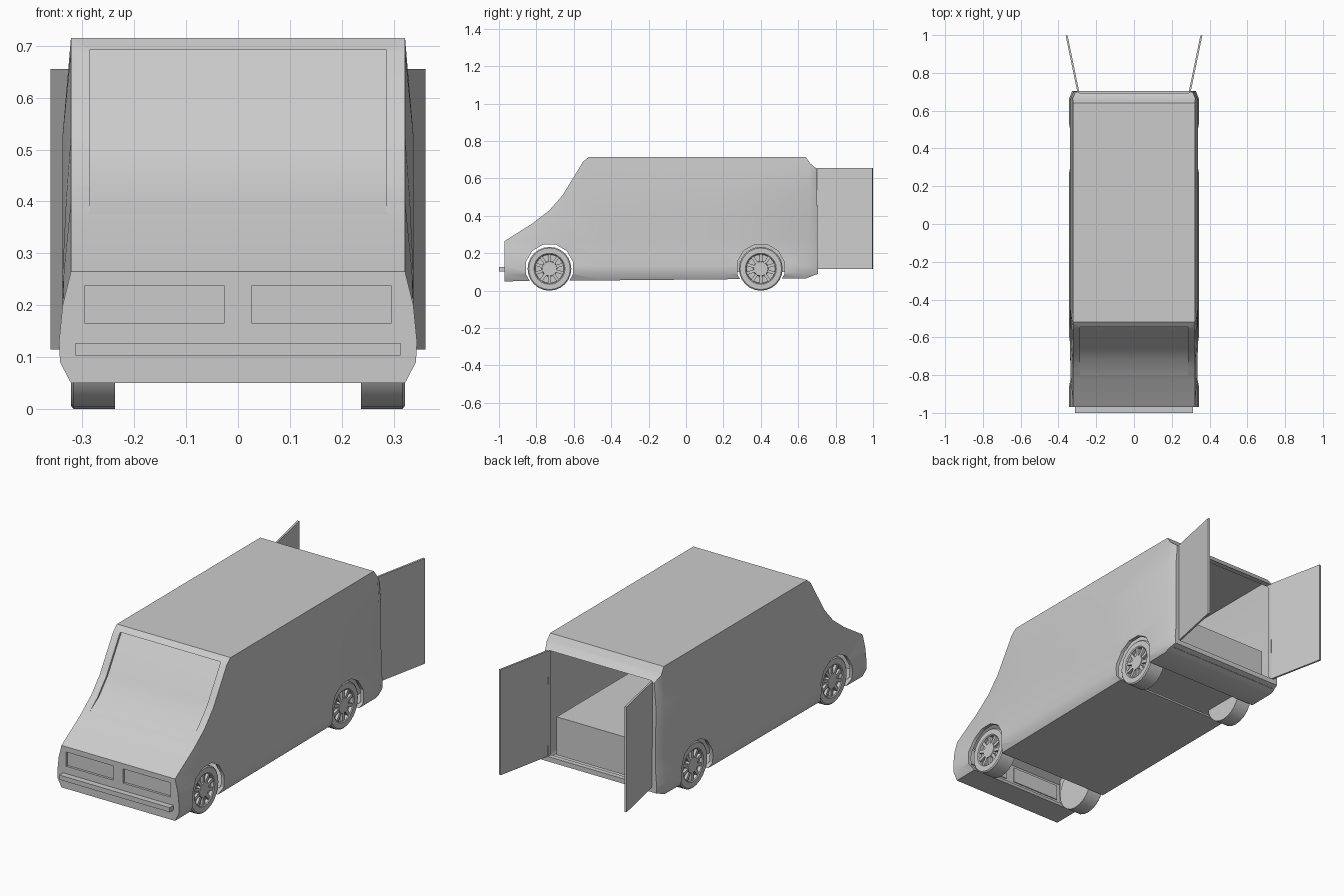
import bpy, bmesh, math
from mathutils import Matrix, Vector

if "Cube" in bpy.data.objects:
    bpy.data.objects.remove(bpy.data.objects["Cube"])


def finish(name, bm, smooth=None):
    bmesh.ops.recalc_face_normals(bm, faces=bm.faces)
    me = bpy.data.meshes.new(name)
    bm.to_mesh(me)
    bm.free()
    ob = bpy.data.objects.new(name, me)
    bpy.context.collection.objects.link(ob)
    if smooth:
        shade(ob, smooth)
    return ob


def shade(ob, deg):
    bpy.ops.object.select_all(action='DESELECT')
    ob.select_set(True)
    bpy.context.view_layer.objects.active = ob
    bpy.ops.object.shade_smooth_by_angle(angle=math.radians(deg))


def add_box(bm, lo, hi, rot=None):
    lo, hi = Vector(lo), Vector(hi)
    m = Matrix.Translation((lo + hi) / 2) @ Matrix.Diagonal((*(hi - lo), 1))
    bmesh.ops.create_cube(bm, size=1, matrix=(rot or Matrix()) @ m)


def box(name, lo, hi):
    bm = bmesh.new()
    add_box(bm, lo, hi)
    return finish(name, bm)


def prism(pts, half):
    """Extrude a (y, z) outline across x."""
    bm = bmesh.new()
    a = [bm.verts.new((-half, y, z)) for y, z in pts]
    face = bm.faces.new(a)
    new = bmesh.ops.extrude_face_region(bm, geom=[face])['geom']
    for v in new:
        if isinstance(v, bmesh.types.BMVert):
            v.co.x = half
    return bm


def lerp(table, t):
    if t <= table[0][0]:
        return table[0][1]
    for (a, u), (b, v) in zip(table, table[1:]):
        if t <= b:
            return u + (v - u) * (t - a) / (b - a)
    return table[-1][1]


def cut(ob, cutter):
    mod = ob.modifiers.new("cut", 'BOOLEAN')
    mod.operation, mod.solver, mod.object = 'DIFFERENCE', 'EXACT', cutter
    me = bpy.data.meshes.new_from_object(
        ob.evaluated_get(bpy.context.evaluated_depsgraph_get()))
    ob.modifiers.clear()
    ob.data = me
    bpy.data.objects.remove(cutter)


def mirror(ob):
    mod = ob.modifiers.new("mirror", 'MIRROR')
    mod.use_axis = (True, False, False)


NOSE = [(-0.97, 0.265), (-0.82, 0.36), (-0.73, 0.43), (-0.66, 0.51), (-0.55, 0.69), (-0.52, 0.715)]
OUTER = [(-0.97, 0.05)] + NOSE + [(0.64, 0.715), (0.665, 0.68), (0.70, 0.65),
                                  (0.705, 0.09), (0.64, 0.065)]
INNER = [(-0.95, 0.08), (-0.95, 0.253), (-0.808, 0.344), (-0.713, 0.418), (-0.642, 0.5),
         (-0.535, 0.675), (-0.51, 0.696), (0.63, 0.696), (0.68, 0.64), (0.68, 0.08)]
WIDTH = [(0.05, 0.322), (0.09, 0.343), (0.13, 0.345), (0.2, 0.338), (0.53, 0.338), (0.715, 0.322)]
NOSE_Y = [(z, y) for y, z in NOSE]


def shell(name, pts, inset):
    """Side outline with bulged flanks, narrowing at the nose and tail."""
    bm = prism(pts, 0.33)
    cuts = [((0, 0, z), (0, 0, 1)) for z in (0.09, 0.13, 0.2, 0.265, 0.4, 0.53)]
    cuts += [((0, y, 0), (0, 1, 0)) for y in (-0.8, -0.65, -0.45, 0.2, 0.66)]
    for co, no in cuts:
        bmesh.ops.bisect_plane(bm, geom=bm.verts[:] + bm.edges[:] + bm.faces[:],
                               dist=1e-5, plane_co=co, plane_no=no)
    bmesh.ops.triangulate(bm, faces=bm.faces)
    for v in bm.verts:
        w = lerp(WIDTH, v.co.z)
        if v.co.z > 0.26:
            t = min(1, max(0, (v.co.y - lerp(NOSE_Y, v.co.z)) / 0.2))
            w = 0.322 + (w - 0.322) * t
        if v.co.y > 0.69:
            w -= 0.018
        v.co.x = math.copysign(w - inset, v.co.x)
    return finish(name, bm)


# hollow body with rear opening, windscreen, lamp and wheel-arch cutouts
AXLES = {"front": -0.73, "rear": 0.40}
body = shell("body", OUTER, 0)
cut(body, shell("cavity", INNER, 0.018))
cut(body, box("rear_opening", (-0.29, 0.6, 0.115), (0.29, 0.8, 0.655)))
cut(body, box("window_hole", (-0.285, -0.9, 0.38), (0.285, -0.5, 0.693)))
for s in (-1, 1):
    a, b = sorted((s * 0.027, s * 0.295))
    cut(body, box("lamp_hole", (a, -1, 0.165), (b, -0.93, 0.238)))
for y in AXLES.values():
    bm = bmesh.new()
    bmesh.ops.create_cone(bm, cap_ends=True, segments=12, radius1=0.13, radius2=0.13, depth=1,
                          matrix=Matrix.Translation((0, y, 0.121)) @ Matrix.Rotation(math.pi / 2, 4, 'Y')
                          @ Matrix.Rotation(math.radians(15), 4, 'Z'))
    cut(body, finish("arch", bm))
shade(body, 30)

# windscreen pane following the nose curve
pane = [(-0.815, 0.375), (-0.73, 0.43), (-0.66, 0.51), (-0.55, 0.69), (-0.543, 0.696)]
finish("windscreen", prism([(y + 0.013, z) for y, z in pane] +
                           [(y + 0.021, z) for y, z in reversed(pane)], 0.288), 30)

# headlamps and bumper
mirror(box("headlamp", (0.024, -0.958, 0.162), (0.298, -0.945, 0.241)))
box("bumper", (-0.313, -1.0, 0.103), (0.313, -0.965, 0.127))

# raised load floor
box("load_floor", (-0.285, -0.42, 0.1), (0.285, 0.64, 0.295))

# rear doors swung open
bm = bmesh.new()
hinge = Matrix.Translation((0.29, 0.70, 0)) @ Matrix.Rotation(-math.atan2(0.062, 0.30), 4, 'Z')
add_box(bm, (0, 0, 0.115), (0.01, 0.305, 0.655), hinge)
mirror(finish("rear_door", bm))

# wheels: turned tyre with dished rim, hub and spokes
TYRE = [(0.237, 0), (0.237, 0.117), (0.317, 0.117), (0.322, 0.111), (0.322, 0.083),
        (0.318, 0.078), (0.303, 0.076), (0.303, 0)]
for name, y in AXLES.items():
    centre = Vector((0, y, 0.117))
    bm = bmesh.new()
    vs = [bm.verts.new((x, y, 0.117 + r)) for x, r in TYRE]
    es = [bm.edges.new(p) for p in zip(vs, vs[1:])]
    bmesh.ops.spin(bm, geom=vs + es, cent=centre, axis=(1, 0, 0), angle=2 * math.pi, steps=24)
    bmesh.ops.remove_doubles(bm, verts=bm.verts, dist=1e-4)
    bmesh.ops.create_cone(bm, cap_ends=True, segments=20, radius1=0.042, radius2=0.038, depth=0.018,
                          matrix=Matrix.Translation(centre + Vector((0.311, 0, 0)))
                          @ Matrix.Rotation(math.pi / 2, 4, 'Y'))
    for i in range(10):
        turn = Matrix.Translation(centre) @ Matrix.Rotation(i * math.tau / 10, 4, 'X')
        add_box(bm, (0.3, -0.008, 0.034), (0.317, 0.008, 0.08), turn)
    mirror(finish(name + "_wheel", bm, 30))
